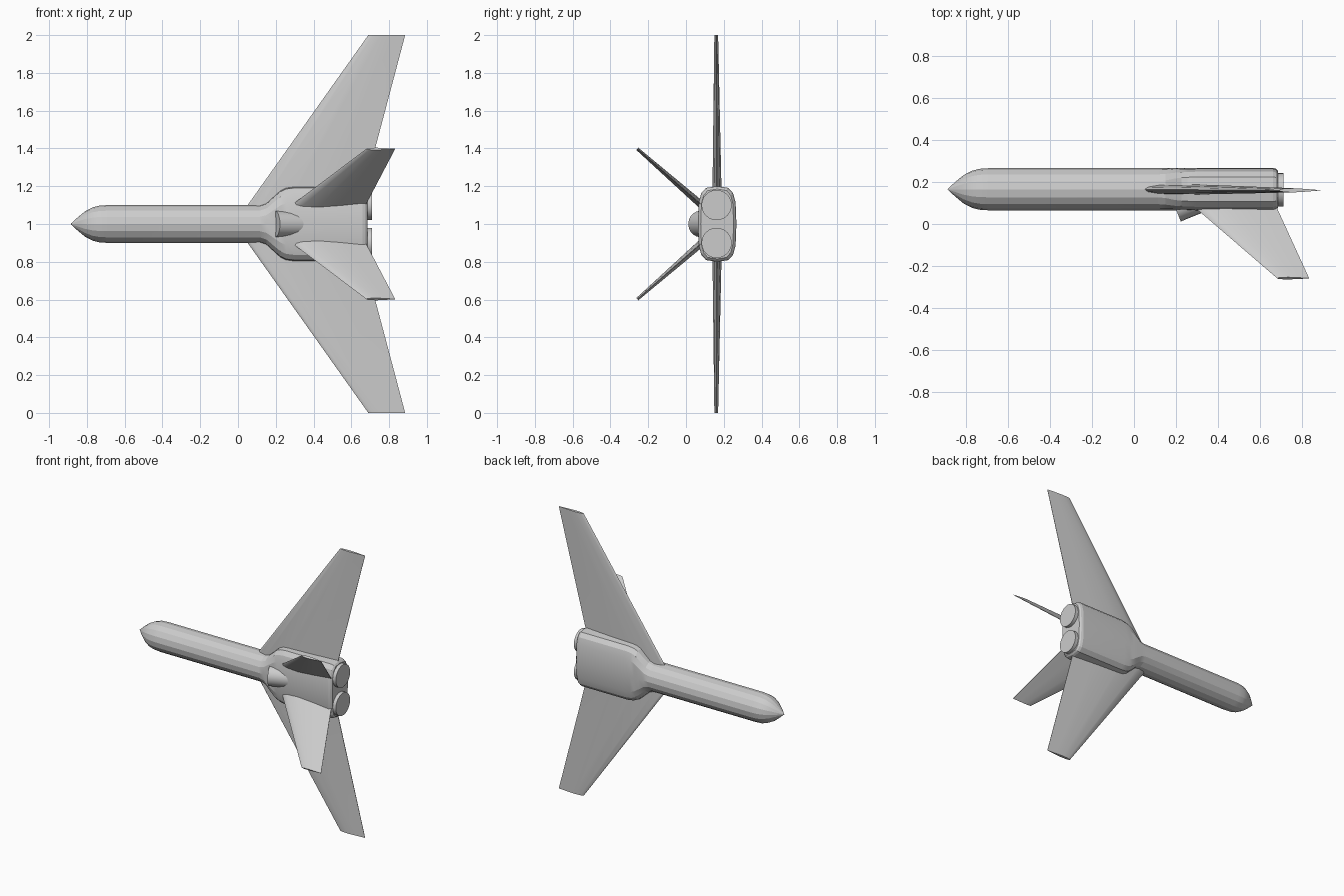
import bpy, bmesh
from math import cos, sin, pi, radians
from mathutils import Vector, Matrix

if "Cube" in bpy.data.objects:
    bpy.data.objects.remove(bpy.data.objects["Cube"])

AXIS_Y, AXIS_Z = 0.165, 1.0


def loft(name, rings, smooth=None):
    """Skin a list of equal-length point rings and cap both ends."""
    bm = bmesh.new()
    rows = [[bm.verts.new(p) for p in ring] for ring in rings]
    n = len(rows[0])
    for a, b in zip(rows, rows[1:]):
        for i in range(n):
            bm.faces.new((a[i], a[(i + 1) % n], b[(i + 1) % n], b[i]))
    bm.faces.new(rows[0])
    bm.faces.new(rows[-1])
    bmesh.ops.recalc_face_normals(bm, faces=bm.faces)
    return finish(name, bm, smooth)


def finish(name, bm, smooth=None):
    mesh = bpy.data.meshes.new(name)
    bm.to_mesh(mesh)
    bm.free()
    ob = bpy.data.objects.new(name, mesh)
    bpy.context.collection.objects.link(ob)
    if smooth:
        bpy.ops.object.select_all(action='DESELECT')
        ob.select_set(True)
        bpy.context.view_layer.objects.active = ob
        bpy.ops.object.shade_smooth_by_angle(angle=radians(smooth))
    return ob


def body_ring(x, half_y, half_z, power, sides=16):
    """Superellipse section: power 2 is round, higher is boxier."""
    def curve(v):
        return (abs(v) ** (2 / power)) * (1 if v >= 0 else -1)
    return [(x, AXIS_Y + half_y * curve(cos(2 * pi * i / sides)),
             AXIS_Z + half_z * curve(sin(2 * pi * i / sides))) for i in range(sides)]


def foil_ring(front, chord, half, normal):
    """Thin lens-shaped aerofoil section, blunt nose, sharp tail."""
    shape = [(0, 0), (0.03, 0.45), (0.12, 0.8), (0.35, 1), (0.65, 0.65), (1, 0.08)]
    outline = shape + [(u, -t) for u, t in reversed(shape[1:])]
    return [Vector(front) + Vector((u * chord, 0, 0)) + normal * (t * half) for u, t in outline]


def cylinder(name, start, direction, radius, length, sides):
    direction = Vector(direction).normalized()
    rot = direction.to_track_quat('Z', 'Y').to_matrix().to_4x4()
    bm = bmesh.new()
    bmesh.ops.create_cone(bm, cap_ends=True, segments=sides, radius1=radius, radius2=radius,
                          depth=length,
                          matrix=Matrix.Translation(Vector(start) + direction * length / 2) @ rot)
    return finish(name, bm, 35)


# Fuselage: round nose and tube, widening into the twin-engine tail block
sections = [(-0.885, 0.002, 0.002, 2), (-0.85, 0.034, 0.034, 2), (-0.81, 0.067, 0.067, 2),
            (-0.77, 0.088, 0.088, 2), (-0.735, 0.097, 0.097, 2), (-0.69, 0.1, 0.1, 2),
            (0.115, 0.1, 0.1, 2), (0.15, 0.1, 0.112, 2.2), (0.19, 0.1, 0.148, 2.8),
            (0.225, 0.1, 0.18, 3.2), (0.255, 0.1, 0.194, 3.4), (0.3, 0.102, 0.2, 3.5),
            (0.66, 0.102, 0.2, 3.5), (0.675, 0.097, 0.195, 3.5), (0.685, 0.087, 0.185, 3.5)]
loft("fuselage", [body_ring(*s) for s in sections], 15)

# Main wing, tip to tip
ny = Vector((0, 1, 0))
loft("main_wing", [foil_ring((0.69, 0.16, 0), 0.195, 0.01, ny),
                   foil_ring((-0.02, AXIS_Y, 1), 0.64, 0.027, ny),
                   foil_ring((0.69, 0.16, 2), 0.195, 0.01, ny)], 40)

for side, label in ((1, "upper"), (-1, "lower")):
    # Slanted tail fin
    root = Vector((0.27, 0.095, 1 + side * 0.09))
    tip = Vector((0.68, -0.258, 1 + side * 0.398))
    span = tip - root
    normal = Vector((0, span.z, -span.y)).normalized()
    loft(label + "_tail_fin", [foil_ring(root, 0.4, 0.02, normal),
                               foil_ring(tip, 0.152, 0.008, normal)], 40)
    # Engine nozzle
    cylinder(label + "_nozzle", (0.6, 0.162, 1 + side * 0.1), (1, 0, 0), 0.08, 0.11, 24)

# Air intake: a tube sunk at an angle into the body
tilt = radians(22)
cylinder("air_intake", (0.196, 0.077, 1), (cos(tilt), sin(tilt), 0), 0.07, 0.22, 20)
